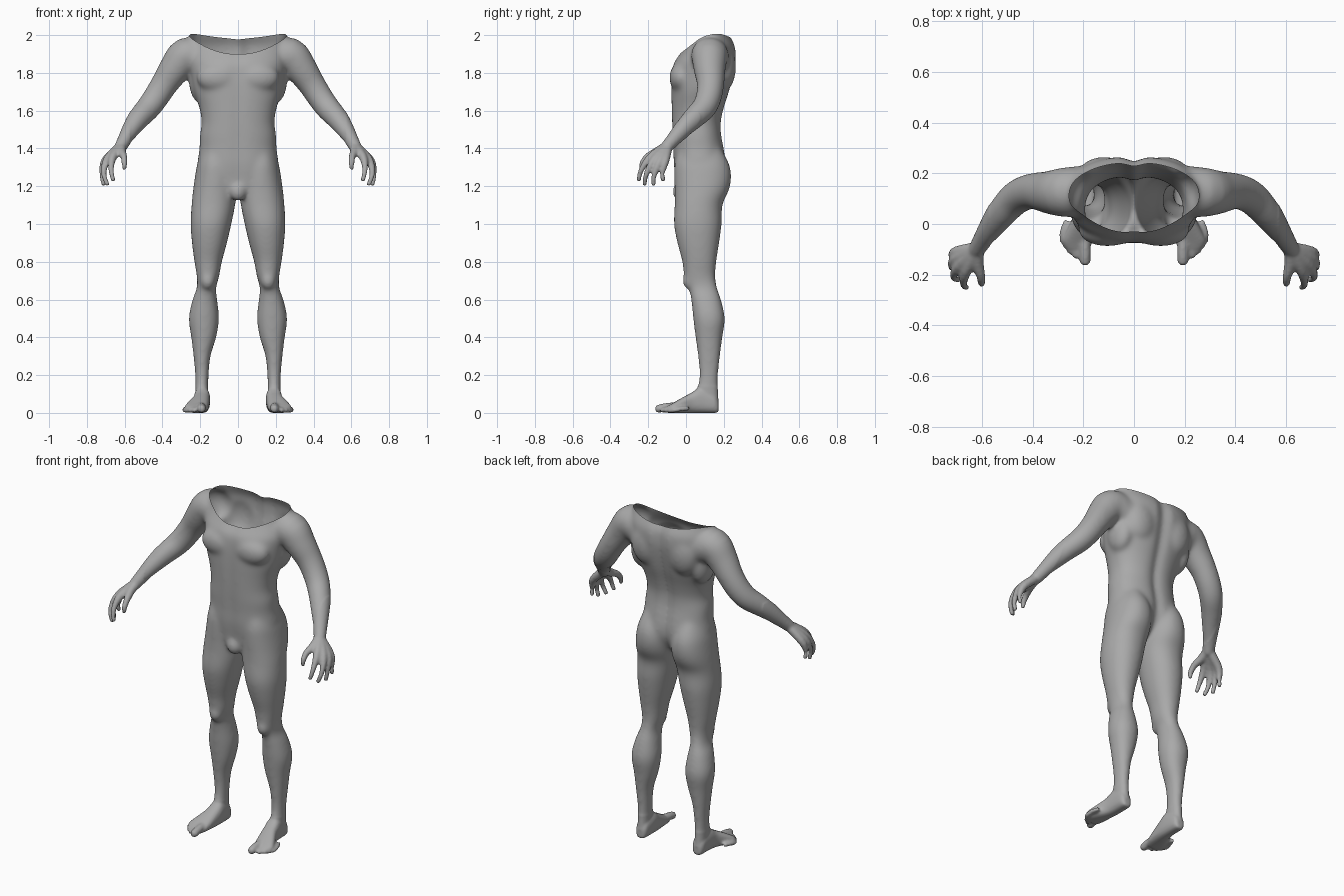
import bpy, bmesh, math
from mathutils import Vector, Matrix

cube = bpy.data.objects.get("Cube")
if cube:
    bpy.data.objects.remove(cube, do_unlink=True)

skin = bpy.data.materials.new("plain grey")
skin.use_nodes = True
GREY = (0.4, 0.4, 0.4, 1)
skin.diffuse_color = GREY
skin.node_tree.nodes["Principled BSDF"].inputs["Base Color"].default_value = GREY

bm = bmesh.new()
SIDES = 40


def spline(rows, steps=4):
    """Smoothly interpolate rows of numbers (Catmull-Rom)."""
    out = []
    for i in range(len(rows) - 1):
        a, b, c, d = (rows[max(0, min(len(rows) - 1, i + k))] for k in (-1, 0, 1, 2))
        for s in range(steps):
            t = s / steps
            out.append([q + t / 2 * (r - p + t * (2 * p - 5 * q + 4 * r - u + t * (3 * (q - r) + u - p)))
                        for p, q, r, u in zip(a, b, c, d)])
    return out + [list(rows[-1])]


def skin_rings(rings):
    loops = [[bm.verts.new(p) for p in ring] for ring in rings]
    for a, b in zip(loops, loops[1:]):
        for i in range(len(a)):
            j = (i + 1) % len(a)
            bm.faces.new((a[i], a[j], b[j], b[i]))
    bm.faces.new(loops[0][::-1])
    bm.faces.new(loops[-1])


def oval(power=2.0):
    """Unit superellipse points."""
    for i in range(SIDES):
        a = math.tau * i / SIDES
        c, s = math.cos(a), math.sin(a)
        yield math.copysign(abs(c) ** (2 / power), c), math.copysign(abs(s) ** (2 / power), s)


def column(rows, power=2.0, groove=0.0):
    """Upright loft; rows are z, x min, x max, y front, y back."""
    rings = []
    for z, x0, x1, y0, y1 in spline(rows):
        ring = []
        for u, v in oval(power):
            x = (x0 + x1) / 2 + u * (x1 - x0) / 2
            y = (y0 + y1) / 2 + v * (y1 - y0) / 2
            dip = groove * math.exp(-(x / 0.03) ** 2)
            ring.append((x, y - dip if v > 0 else y + dip * 0.3, z))
        rings.append(ring)
    skin_rings(rings)


def ball(center, radii):
    bmesh.ops.create_uvsphere(bm, u_segments=24, v_segments=16, radius=1,
                              matrix=Matrix.Translation(center) @ Matrix.Diagonal((*radii, 1)))


def tube(rows):
    """Round limb along a path; rows are x, y, z, radius."""
    pts = spline(rows)
    rings = []
    for i, p in enumerate(pts):
        way = Vector(pts[min(i + 1, len(pts) - 1)][:3]) - Vector(pts[max(i - 1, 0)][:3])
        turn = way.to_track_quat('Z', 'Y')
        rings.append([Vector(p[:3]) + turn @ Vector((u * p[3], v * p[3], 0)) for u, v in oval()])
    skin_rings(rings)
    ball(pts[-1][:3], [pts[-1][3]] * 3)


# Leg
column([(1.40, .05, .185, -.04, .185), (1.32, .02, .215, -.06, .228), (1.25, .008, .228, -.062, .24),
        (1.18, .008, .238, -.06, .228), (1.10, .015, .246, -.06, .193), (1.0, .035, .251, -.064, .189),
        (.9, .058, .244, -.046, .176), (.8, .085, .231, -.02, .161), (.72, .1, .218, -.01, .156),
        (.66, .116, .219, .014, .166), (.6, .11, .241, .027, .186), (.5, .1, .261, .038, .206),
        (.4, .115, .248, .05, .193), (.3, .145, .236, .063, .181), (.2, .155, .227, .07, .171),
        (.12, .158, .225, .06, .169), (.05, .16, .223, .07, .174)], 2.15)
ball((.16, .02, .70), (.04, .04, .05))

# Foot, lofted from heel to ball; rows are y, centre x, half width, height
foot = [(.172, .19, .022, .06), (.15, .19, .036, .10), (.08, .19, .042, .135), (.03, .195, .045, .108),
        (-.03, .212, .056, .075), (-.07, .223, .06, .052), (-.1, .222, .045, .036)]
skin_rings([[(cx + u * hw, y, h / 2 * (1 + v)) for u, v in oval(2.6)] for y, cx, hw, h in spline(foot)])

# Toes, big to little
for x, y, r in ((.193, -.143, .022), (.23, -.123, .014), (.251, -.105, .014), (.268, -.086, .013), (.281, -.066, .012)):
    tube([(x * .8 + .04, y + .08, r + .012, r), (x, y + .035, r + .008, r), (x, y, r, r)])

# Arm
tube([(.20, .13, 1.875, .10), (.275, .125, 1.89, .098), (.335, .125, 1.82, .085), (.39, .13, 1.74, .073),
      (.435, .12, 1.67, .069), (.475, .095, 1.615, .066), (.52, .045, 1.565, .06), (.56, -.01, 1.51, .05),
      (.595, -.06, 1.455, .039), (.62, -.10, 1.41, .033)])

# Fingers, each running from the wrist through the palm
WRIST = (.615, -.095, 1.415, .026)
for knuckle, middle, tip in (
        ((.662, -.185, 1.355), (.672, -.235, 1.29), (.662, -.25, 1.235)),
        ((.69, -.165, 1.345), (.711, -.208, 1.27), (.693, -.22, 1.212)),
        ((.703, -.137, 1.335), (.719, -.168, 1.262), (.712, -.172, 1.212)),
        ((.70, -.11, 1.335), (.718, -.125, 1.275), (.717, -.122, 1.235))):
    tube([WRIST, (*knuckle, .022), (*middle, .0145), (*tip, .012)])
tube([WRIST, (.617, -.15, 1.385, .024), (.604, -.205, 1.355, .018), (.601, -.232, 1.32, .015), (.602, -.235, 1.297, .012)])

# Muscle masses of one side: chest, shoulder blade, outer back
ball((.105, -.025, 1.775), (.115, .064, .08))
ball((.12, .195, 1.83), (.10, .07, .13))
ball((.20, .12, 1.76), (.06, .09, .12))

# Mirror to the other side
made = bmesh.ops.duplicate(bm, geom=bm.verts[:] + bm.edges[:] + bm.faces[:])["geom"]
for v in made:
    if isinstance(v, bmesh.types.BMVert):
        v.co.x *= -1

# Torso
column([(z, -w, w, f, b) for z, w, f, b in (
    (1.14, .04, -.04, .08), (1.18, .11, -.052, .15), (1.25, .195, -.06, .2), (1.32, .214, -.068, .215),
    (1.40, .204, -.07, .205), (1.47, .202, -.074, .192), (1.54, .193, -.077, .19), (1.62, .206, -.079, .207),
    (1.70, .233, -.08, .232), (1.78, .248, -.078, .252), (1.85, .258, -.068, .265), (1.90, .262, -.035, .267),
    (1.95, .258, -.005, .26), (2.02, .252, .015, .225), (2.12, .24, .03, .2))], 2.3, .022)
ball((0, -.035, 1.172), (.045, .037, .052))

bmesh.ops.recalc_face_normals(bm, faces=bm.faces[:])
mesh = bpy.data.meshes.new("body")
bm.to_mesh(mesh)
bm.free()
body = bpy.data.objects.new("body", mesh)
bpy.context.collection.objects.link(body)

# Fuse all parts into one skin
fuse = body.modifiers.new("fuse", 'REMESH')
fuse.mode = 'VOXEL'
fuse.voxel_size = 0.0075
fused = bpy.data.meshes.new_from_object(body.evaluated_get(bpy.context.evaluated_depsgraph_get()))
body.modifiers.clear()

# Soften the joins, gently on the hands and feet
bm = bmesh.new()
bm.from_mesh(fused)
broad = [v for v in bm.verts if v.co.z > .14 and abs(v.co.x) < .57]
for verts, times in ((bm.verts[:], 2), (broad, 22)):
    for _ in range(times):
        bmesh.ops.smooth_vert(bm, verts=verts, factor=0.5, use_axis_x=True, use_axis_y=True, use_axis_z=True)


# Open the neck along a saddle-shaped rim
def rim(co):
    return 1.9 + 0.3 * (co.y + 0.03) + 0.85 * min(abs(co.x), .4) ** 2


for v in bm.verts:
    v.co.z -= rim(v.co)
bmesh.ops.bisect_plane(bm, geom=bm.verts[:] + bm.edges[:] + bm.faces[:], plane_co=(0, 0, 0),
                       plane_no=(0, 0, 1), clear_outer=True)
for v in bm.verts:
    v.co.z += rim(v.co)

# Stand on the ground
low = min(v.co.z for v in bm.verts)
for v in bm.verts:
    v.co.z -= low
for f in bm.faces:
    f.smooth = True
bm.to_mesh(mesh)
bm.free()
bpy.data.meshes.remove(fused)
mesh.materials.clear()
mesh.materials.append(skin)
